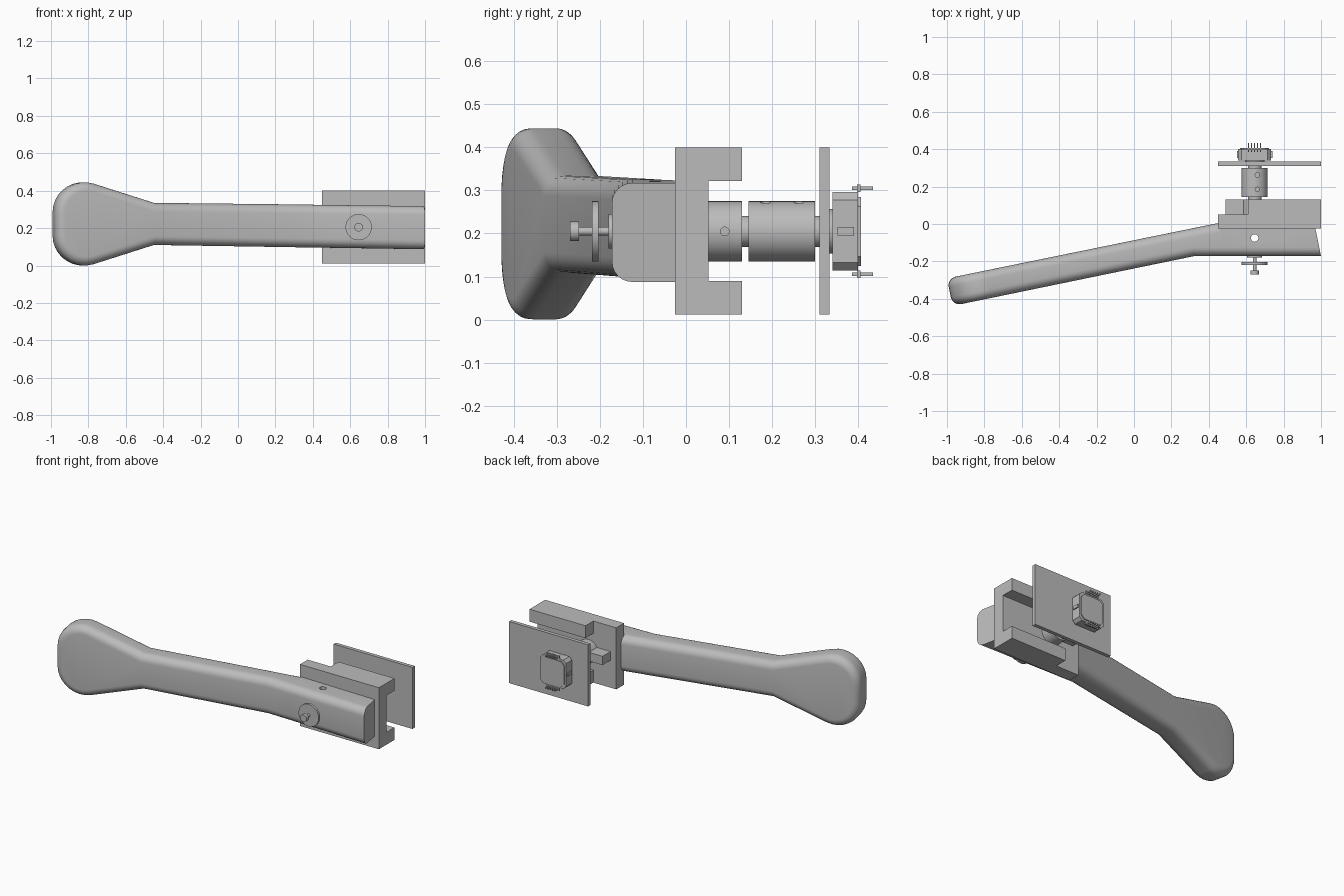
import bpy, bmesh, math
from mathutils import Matrix, Vector

cube = bpy.data.objects.get("Cube")
if cube:
    bpy.data.objects.remove(cube, do_unlink=True)

GREY = (0.5, 0.5, 0.5, 1)
mat = bpy.data.materials.new("plain grey")
mat.use_nodes = True
mat.diffuse_color = GREY
mat.node_tree.nodes["Principled BSDF"].inputs["Base Color"].default_value = GREY

AX, AZ = 0.645, 0.205  # spindle axis, running along y


def finish(name, bm):
    bmesh.ops.recalc_face_normals(bm, faces=bm.faces)
    mesh = bpy.data.meshes.new(name)
    bm.to_mesh(mesh)
    bm.free()
    mesh.materials.append(mat)
    ob = bpy.data.objects.new(name, mesh)
    bpy.context.collection.objects.link(ob)
    return ob


def activate(ob):
    bpy.ops.object.select_all(action='DESELECT')
    ob.select_set(True)
    bpy.context.view_layer.objects.active = ob


def smooth(ob, angle=35):
    activate(ob)
    bpy.ops.object.shade_smooth_by_angle(angle=math.radians(angle))


def prism(name, outline, y0, y1):
    bm = bmesh.new()
    face = bm.faces.new([bm.verts.new((x, y0, z)) for x, z in outline])
    new = bmesh.ops.extrude_face_region(bm, geom=[face])["geom"]
    moved = [v for v in new if isinstance(v, bmesh.types.BMVert)]
    bmesh.ops.translate(bm, verts=moved, vec=(0, y1 - y0, 0))
    return finish(name, bm)


def box(name, x0, x1, y0, y1, z0, z1):
    return prism(name, [(x0, z0), (x1, z0), (x1, z1), (x0, z1)], y0, y1)


def rod(name, r, start, end, sides=40):
    a, b = Vector(start), Vector(end)
    bm = bmesh.new()
    turn = (b - a).to_track_quat('Z', 'Y').to_matrix().to_4x4()
    bmesh.ops.create_cone(bm, cap_ends=True, segments=sides, radius1=r, radius2=r,
                          depth=(b - a).length,
                          matrix=Matrix.Translation((a + b) / 2) @ turn)
    ob = finish(name, bm)
    smooth(ob)
    return ob


def axle(name, r, y0, y1, sides=40):
    return rod(name, r, (AX, y0, AZ), (AX, y1, AZ), sides)


def cut(ob, cutter):
    activate(ob)
    mod = ob.modifiers.new("hole", 'BOOLEAN')
    mod.operation = 'DIFFERENCE'
    mod.object = cutter
    bpy.ops.object.modifier_apply(modifier=mod.name)
    bpy.data.objects.remove(cutter, do_unlink=True)


# Lever: half heights along its length, with a round paddle at the far end
def make_lever():
    arc = [math.radians(180 - i * 107.2 / 9) for i in range(10)]
    stations = [(-0.84 + 0.16 * math.cos(a), 0.0625 + 0.16 * math.sin(a)) for a in arc]
    neck = len(stations)
    stations += [(-0.47, 0.1125), (0.29, 0.114), (0.45, 0.114), (0.46, 0.114), (0.97, 0.115)]
    back_end = neck + 2

    def centre(x):
        return 0.2225 - 0.02 * max(0, x + 0.47) / 1.44

    def y_back(x):
        return 0.005 + 0.204 * (x - 0.45) if x < 0.455 else -0.025

    def y_front(x):
        return -0.172 + 0.206 * min(0, x - 0.29)

    bm = bmesh.new()
    rows = {}
    for side, shift, depth in (("back", 0, y_back), ("front", 0.03, y_front)):
        for sign in (1, -1):
            rows[side, sign] = [bm.verts.new((x + shift, depth(x), centre(x) + sign * h))
                                for x, h in stations]
    last = len(stations) - 1
    for side in ("back", "front"):
        up, low = rows[side, 1], rows[side, -1]
        bm.faces.new(up[:neck + 1] + low[neck::-1])
        for i in range(neck, last):
            bm.faces.new((up[i], up[i + 1], low[i + 1], low[i]))
    for sign in (1, -1):
        f, b = rows["front", sign], rows["back", sign]
        for i in range(last):
            bm.faces.new((f[i], f[i + 1], b[i + 1], b[i]))
    for i in (0, last):
        bm.faces.new([rows[k][i] for k in (("front", 1), ("back", 1), ("back", -1), ("front", -1))])
    bmesh.ops.recalc_face_normals(bm, faces=bm.faces)

    # Round the front rim fully and the back rim as far as the mount
    edges = []
    for side, stop in (("front", last), ("back", back_end)):
        up, low = rows[side, 1], rows[side, -1]
        edges.append(bm.edges.get((up[0], low[0])))
        for row in (up, low):
            edges += [bm.edges.get((row[i], row[i + 1])) for i in range(stop)]
    bmesh.ops.bevel(bm, geom=edges, offset=0.047, segments=6, profile=0.5,
                    affect='EDGES', clamp_overlap=False)
    ob = finish("lever", bm)
    cut(ob, rod("pin_cutter", 0.02, (AX, -0.075, -0.1), (AX, -0.075, 0.5), 24))
    smooth(ob, 30)


make_lever()

# Mount: back plate, two flanges and a stop block
box("mount_plate", 0.45, 1, -0.025, 0.052, 0.012, 0.4)
box("upper_flange", 0.61, 1, 0.05, 0.13, 0.322, 0.4)
box("lower_flange", 0.61, 1, 0.05, 0.13, 0.012, 0.09)
box("stop_block", 0.49, 0.6, 0.05, 0.132, 0.185, 0.24)

# Front screw and washer
axle("screw_boss", 0.04, -0.18, -0.16)
axle("washer", 0.07, -0.218, -0.203, 48)
axle("screw_shank", 0.01, -0.25, -0.17, 20)
axle("screw_head", 0.023, -0.27, -0.249, 32)

# Spindle with collar and shaft coupling
axle("spindle", 0.036, 0.04, 0.325)
collar = axle("collar", 0.07, 0.05, 0.13, 48)
cut(collar, rod("side_cutter", 0.01, (AX + 0.055, 0.09, AZ), (AX + 0.1, 0.09, AZ), 20))
smooth(collar)
coupling = axle("coupling", 0.07, 0.145, 0.3, 48)
for y in (0.185, 0.262):
    cut(coupling, rod("set_screw_cutter", 0.012, (AX + 0.015, y, AZ + 0.05),
                      (AX + 0.015, y, AZ + 0.1), 20))
smooth(coupling)

# Circuit board and sensor
box("circuit_board", 0.45, 1, 0.31, 0.333, 0.012, 0.4)
axle("sensor_boss", 0.052, 0.33, 0.345)


def octagon(hx, hz, c):
    quarter = [(hx, hz - c), (hx - c, hz)]
    half = quarter + [(-x, z) for x, z in reversed(quarter)]
    return [(AX + x, AZ + z) for x, z in half + [(-x, -z) for x, z in half]]


prism("sensor_body", octagon(0.088, 0.091, 0.018), 0.34, 0.4)
prism("sensor_cover", octagon(0.078, 0.08, 0.022), 0.399, 0.406)
for s, label in ((1, "upper"), (-1, "lower")):
    z = AZ + s * 0.1
    box(label + "_pin_bracket", AX - 0.045, AX + 0.045, 0.397, 0.405, z - 0.009, z + 0.009)
    for i in range(5):
        x = AX + (i - 2) * 0.016
        box(label + "_pin", x - 0.003, x + 0.003, 0.386, 0.434, z - 0.004, z + 0.004)
    x = AX + s * 0.09
    box(label + "_side_tab", x - 0.005, x + 0.005, 0.352, 0.39, AZ - 0.01, AZ + 0.01)
